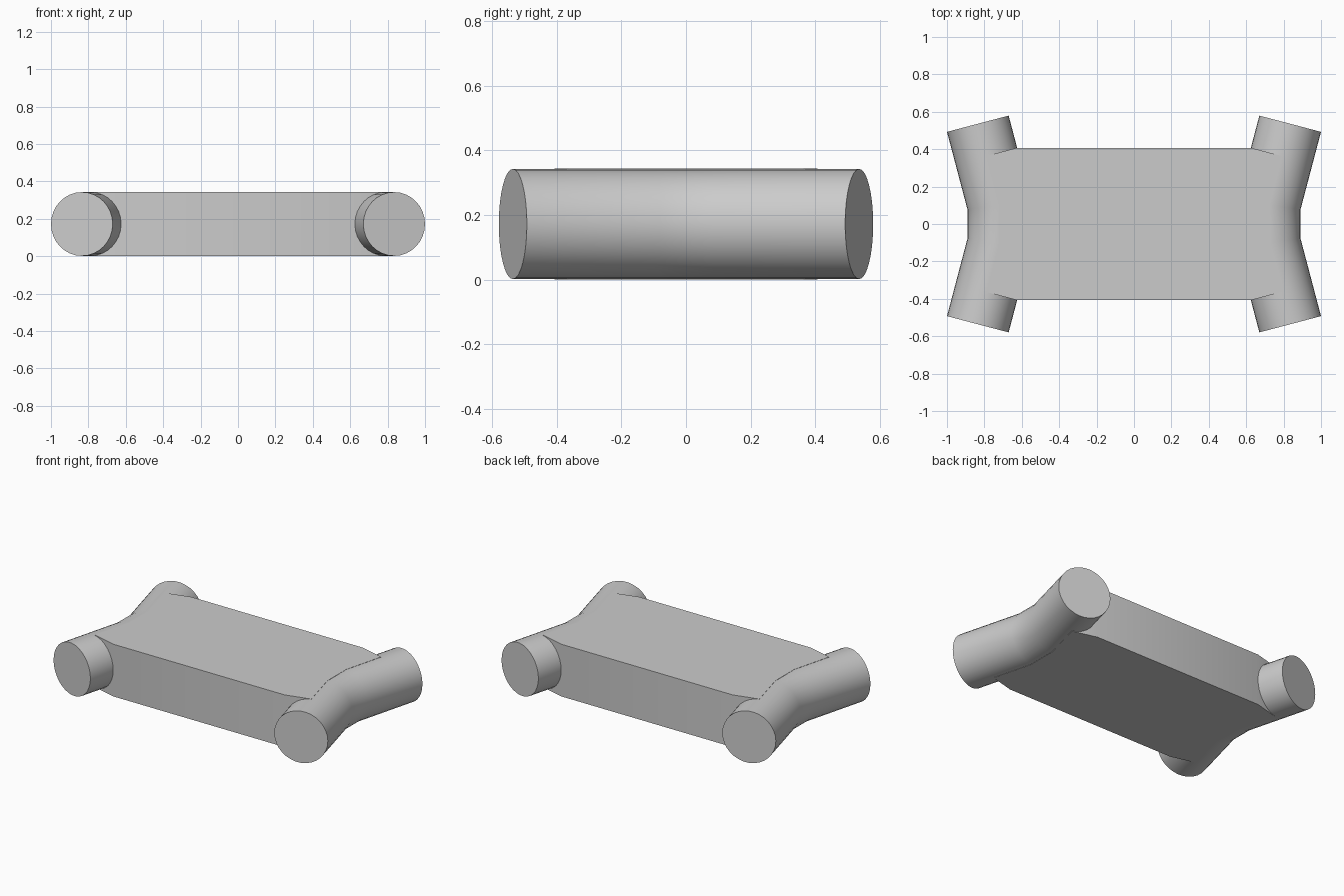
import bpy, bmesh, math
from mathutils import Vector

if "Cube" in bpy.data.objects:
    bpy.data.objects.remove(bpy.data.objects["Cube"], do_unlink=True)

grey = bpy.data.materials.new("light grey")
grey.use_nodes = True
colour = (0.6, 0.6, 0.6, 1)
grey.diffuse_color = colour
grey.node_tree.nodes["Principled BSDF"].inputs["Base Color"].default_value = colour

RADIUS, MID, SIDES = 0.1705, 0.172, 32
END, BEND = Vector((0.835, 0.536, 0)), Vector((0.72, 0.1, 0))
axis = (END - BEND).normalized()
across = Vector((-axis.y, axis.x, 0))


def add_object(name, bm):
    bmesh.ops.recalc_face_normals(bm, faces=bm.faces)
    mesh = bpy.data.meshes.new(name)
    bm.to_mesh(mesh)
    bm.free()
    mesh.materials.append(grey)
    obj = bpy.data.objects.new(name, mesh)
    bpy.context.collection.objects.link(obj)
    bpy.ops.object.select_all(action="DESELECT")
    obj.select_set(True)
    bpy.context.view_layer.objects.active = obj
    bpy.ops.object.shade_smooth_by_angle(angle=math.radians(30))
    return obj


def bent_tube(name, side):
    """Round tube with two mitred bends, capped at both ends."""
    bm = bmesh.new()
    half = math.atan2(axis.x, axis.y) / 2
    mitre = Vector((-1, math.tan(half), 0))
    stations = [(END, across), (BEND, mitre)]
    flip = lambda v: Vector((v.x, -v.y, v.z))
    stations += [(flip(p), flip(d)) for p, d in reversed(stations)]
    rings = []
    for point, direction in stations:
        ring = []
        for i in range(SIDES):
            a = math.tau * i / SIDES
            p = point + direction * RADIUS * math.cos(a)
            ring.append(bm.verts.new((side * p.x, p.y, MID + RADIUS * math.sin(a))))
        rings.append(ring)
    for r, s in zip(rings, rings[1:]):
        for i in range(SIDES):
            j = (i + 1) % SIDES
            bm.faces.new((r[i], r[j], s[j], s[i]))
    bm.faces.new(rings[0])
    bm.faces.new(rings[-1])
    return add_object(name, bm)


bent_tube("left_tube", 1)
bent_tube("right_tube", -1)

# Slab whose ends follow the tube centre lines
joint = BEND + axis * 0.273
corner = joint + across * RADIUS
quarter = [(corner.x, corner.y), (joint.x, joint.y), (BEND.x, BEND.y)]
right_half = quarter + [(x, -y) for x, y in reversed(quarter)]
outline = right_half + [(-x, -y) for x, y in right_half]
bm = bmesh.new()
base = bm.faces.new([bm.verts.new((x, y, 0)) for x, y in outline])
top = bmesh.ops.extrude_face_region(bm, geom=[base])["geom"]
bmesh.ops.translate(bm, vec=(0, 0, 2 * MID),
                    verts=[g for g in top if isinstance(g, bmesh.types.BMVert)])
add_object("slab", bm)
